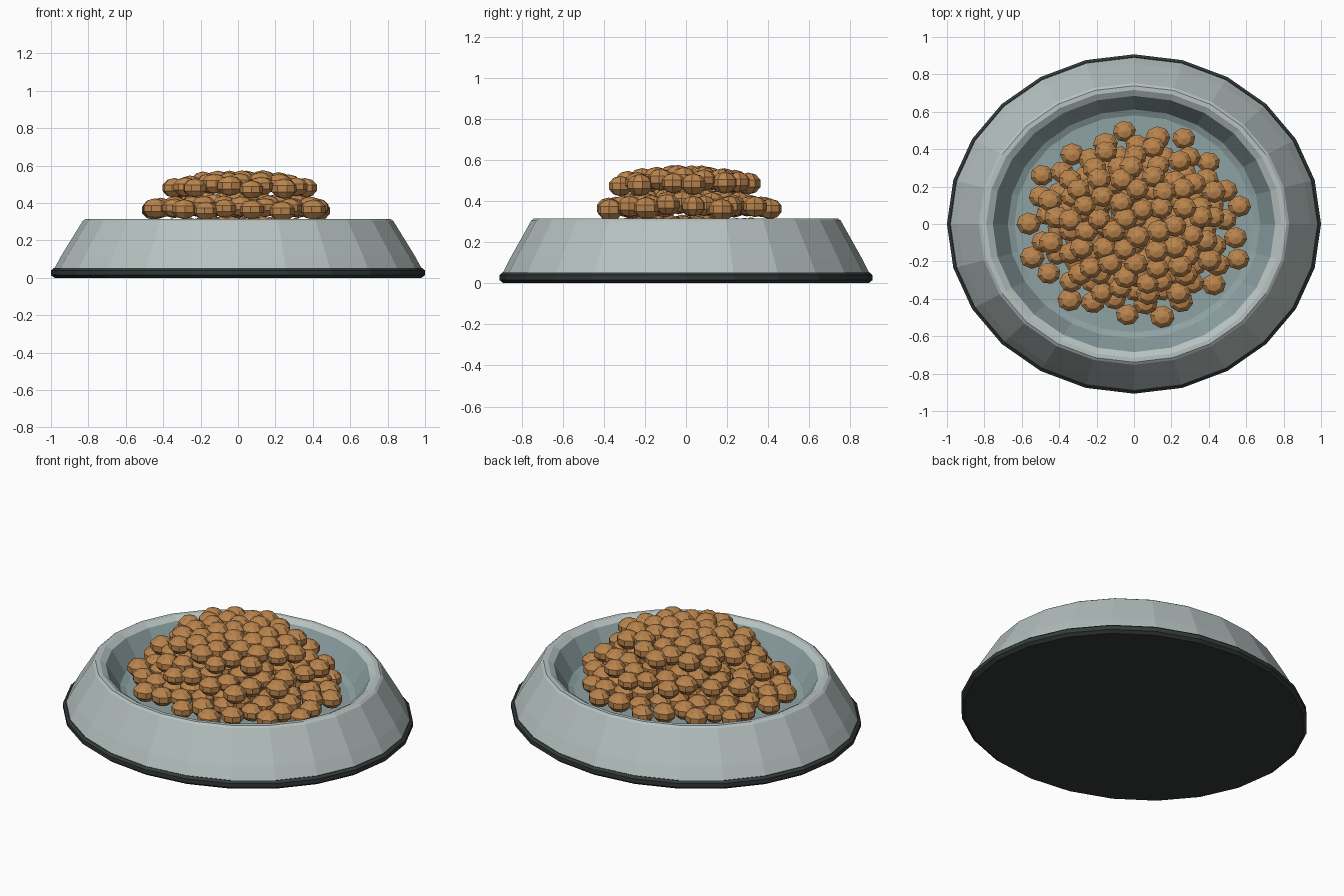
import bpy, bmesh, math, random
from mathutils import Matrix

if "Cube" in bpy.data.objects:
    bpy.data.objects.remove(bpy.data.objects["Cube"])
random.seed(4)
SIDES, RATIO = 24, 0.907


def material(name, rgb):
    m = bpy.data.materials.new(name)
    m.diffuse_color = (*rgb, 1)
    m.use_nodes = True
    m.node_tree.nodes["Principled BSDF"].inputs["Base Color"].default_value = m.diffuse_color
    return m


GREY = material("light grey", (0.47, 0.54, 0.53))
INNER = material("blue grey", (0.27, 0.36, 0.37))
RUBBER = material("dark rubber", (0.032, 0.042, 0.040))
FOOD = material("kibble brown", (0.50, 0.235, 0.075))


def finish(bm, name, mats):
    me = bpy.data.meshes.new(name)
    bm.to_mesh(me)
    bm.free()
    for m in mats:
        me.materials.append(m)
    ob = bpy.data.objects.new(name, me)
    bpy.context.collection.objects.link(ob)
    return ob


def lathe(name, profile, mats, inner_from=99, cap_start=False):
    """Oval lathe from (radius, z) points; segments past inner_from use slot 1."""
    bm = bmesh.new()
    rings = []
    for r, z in profile:
        rings.append([bm.verts.new((r * math.cos(a), r * RATIO * math.sin(a), z))
                      for a in (2 * math.pi * i / SIDES for i in range(SIDES))])
    for k in range(len(rings) - 1):
        for i in range(SIDES):
            j = (i + 1) % SIDES
            f = bm.faces.new((rings[k][i], rings[k][j], rings[k + 1][j], rings[k + 1][i]))
            f.material_index = int(k >= inner_from)
    top = bm.faces.new(rings[-1])
    top.material_index = int(inner_from < 99)
    if cap_start:
        bm.faces.new(rings[0][::-1])
    return finish(bm, name, mats)


# Non-slip foot
lathe("rubber_base", [(0.98, 0), (1.0, 0.015), (1.0, 0.04), (0.985, 0.052)],
      [RUBBER], cap_start=True)

# Bowl: sloping outside, rounded rim, inner wall and floor
lathe("bowl", [(0.985, 0.045), (0.944, 0.12), (0.83, 0.305), (0.815, 0.315),
               (0.79, 0.315), (0.755, 0.295), (0.675, 0.17), (0.64, 0.155)],
      [GREY, INNER], inner_from=5)

# Kibble heap: three domed layers, each packed in a sunflower spiral
bm = bmesh.new()
GOLDEN = math.pi * (3 - math.sqrt(5))
for layer, (z, radius, count) in enumerate([(0.23, 0.595, 82), (0.36, 0.485, 56), (0.475, 0.38, 36)]):
    for i in range(count):
        t = math.sqrt((i + 0.5) / count)
        a = i * GOLDEN + layer * 1.3
        x = radius * t * math.cos(a) + random.uniform(-0.008, 0.008)
        y = radius * 0.875 * t * math.sin(a) + random.uniform(-0.008, 0.008)
        h = z + 0.05 * (1 - t * t) + random.uniform(-0.006, 0.006)
        s = random.uniform(0.95, 1.05)
        mat = (Matrix.Translation((x, y, h))
               @ Matrix.Diagonal((0.068 * s, 0.062 * s, 0.052 * s, 1))
               @ Matrix.Rotation(random.uniform(-0.3, 0.3), 4, 'Z'))
        bmesh.ops.create_uvsphere(bm, u_segments=8, v_segments=5, radius=1, matrix=mat)
finish(bm, "kibble", [FOOD])
